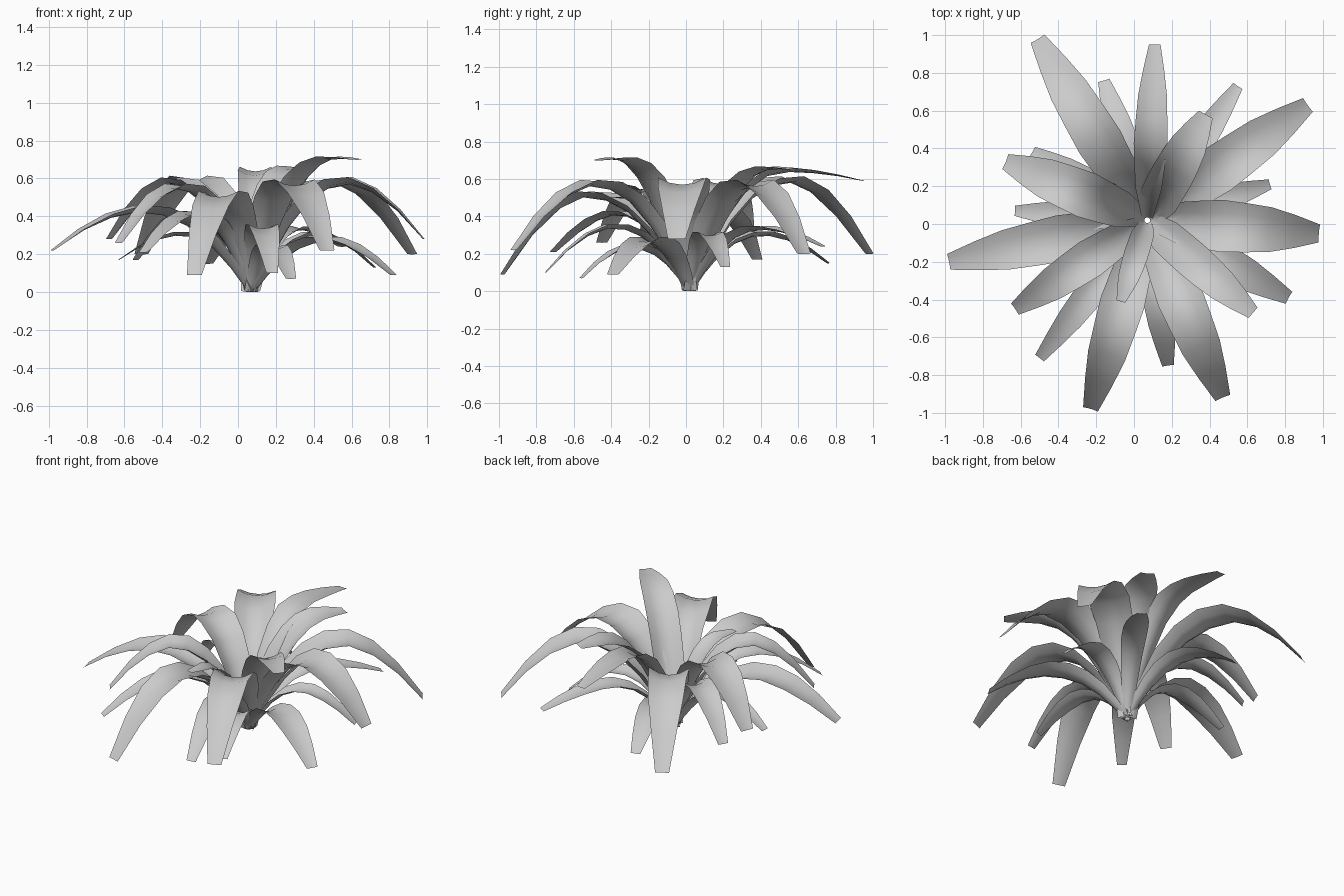
import bpy
from mathutils import Vector

if "Cube" in bpy.data.objects:
    bpy.data.objects.remove(bpy.data.objects["Cube"], do_unlink=True)

# One plain grey for the whole plant
grey = bpy.data.materials.new("leaf_grey")
grey.use_nodes = True
COLOUR = (0.6, 0.6, 0.6, 1)
grey.diffuse_color = COLOUR
grey.node_tree.nodes["Principled BSDF"].inputs["Base Color"].default_value = COLOUR

CROWN = Vector((0.07, 0.02, 0))
OFFSET = 0.008
SEGMENTS = 8


def interpolate(points, u):
    for (a, va), (b, vb) in zip(points, points[1:]):
        if u <= b:
            return va + (vb - va) * (u - a) / (b - a)
    return points[-1][1]


def arch(u, crest, peak, tip):
    """Height along a leaf: quick climb to the crest, then a droop."""
    if u < crest:
        return peak * (1 - (1 - u / crest) ** 2.25)
    return peak - (peak - tip) * ((u - crest) / (1 - crest)) ** 1.7


def make_leaf(name, x, y, tip, peak, width, crest, outline):
    """Arching strap leaf with a channelled cross-section and blunt tip."""
    reach = Vector((x, y, 0)) - CROWN
    outward = reach.normalized()
    side = Vector((-outward.y, outward.x, 0))
    start = CROWN + outward * OFFSET
    length = reach.length - OFFSET
    verts, faces = [], []
    columns = (-1, -0.5, 0, 0.5, 1)
    n = len(columns)
    for i in range(SEGMENTS + 1):
        u = (i / SEGMENTS) ** 1.2
        low, high = max(u - 0.01, 0), min(u + 0.01, 1)
        slope = (arch(high, crest, peak, tip)
                 - arch(low, crest, peak, tip)) / ((high - low) * length)
        normal = (Vector((0, 0, 1)) - outward * slope).normalized()
        half = width / 2 * interpolate(outline, u)
        fold = 0.5 * (1 - u) + 0.08
        middle = start + outward * (u * length)
        middle.z = arch(u, crest, peak, tip)
        for c in columns:
            p = middle + side * (c * half) + normal * (half * fold * (c * c - 0.5))
            p.z = max(p.z, 0)
            verts.append(p)
    for i in range(SEGMENTS):
        for j in range(n - 1):
            a = i * n + j
            faces.append((a, a + 1, a + n + 1, a + n))
    mesh = bpy.data.meshes.new(name)
    mesh.from_pydata(verts, [], faces)
    mesh.materials.append(grey)
    mesh.shade_smooth()
    mesh.update()
    if sum(p.normal.z for p in mesh.polygons) < 0:
        mesh.flip_normals()
    leaf = bpy.data.objects.new(name, mesh)
    bpy.context.collection.objects.link(leaf)


# Each leaf: tip x, tip y, tip height, crest height, width
low_leaves = [
    (-0.16, 0.76, 0.15, 0.31, 0.17), (0.55, 0.73, 0.24, 0.34, 0.16),
    (0.72, 0.21, 0.13, 0.31, 0.15), (0.82, -0.39, 0.09, 0.28, 0.2),
    (0.28, -0.56, 0.07, 0.24, 0.16), (0.18, -0.75, 0.1, 0.35, 0.17),
    (-0.5, -0.71, 0.21, 0.42, 0.16), (-0.63, 0.07, 0.17, 0.31, 0.15),
    (-0.54, 0.38, 0.17, 0.42, 0.18),
]
outer_leaves = [
    (-0.51, 0.98, 0.2, 0.6, 0.25), (0.92, 0.63, 0.2, 0.58, 0.26),
    (0.98, -0.05, 0.28, 0.59, 0.28), (0.47, -0.92, 0.22, 0.58, 0.25),
    (-0.23, -0.98, 0.09, 0.52, 0.24), (-0.63, -0.45, 0.26, 0.56, 0.21),
    (-0.98, -0.2, 0.22, 0.44, 0.25), (-0.68, 0.33, 0.28, 0.59, 0.25),
    (0.11, 0.95, 0.59, 0.65, 0.18),
]
inner_leaves = [
    (0.63, -0.47, 0.7, 0.71, 0.2), (0.38, 0.58, 0.65, 0.66, 0.23),
    (-0.07, -0.41, 0.5, 0.5, 0.13),
]

# Width along a leaf, from base to tip
strap = [(0, 0.35), (0.25, 0.78), (0.5, 1), (0.75, 0.82), (1, 0.36)]
broad = [(0, 0.3), (0.2, 0.8), (0.45, 1), (0.75, 0.82), (1, 0.34)]
cup = [(0, 0.5), (0.2, 0.95), (0.5, 1), (0.75, 0.82), (1, 0.36)]

# Rings of leaves: name, leaves, crest position, outline
for ring, leaves, crest, outline in (
        ("low_leaf", low_leaves, 0.53, strap),
        ("outer_leaf", outer_leaves, 0.55, broad),
        ("inner_leaf", inner_leaves, 0.78, cup)):
    for number, leaf in enumerate(leaves, 1):
        make_leaf(f"{ring}_{number}", *leaf, crest, outline)
